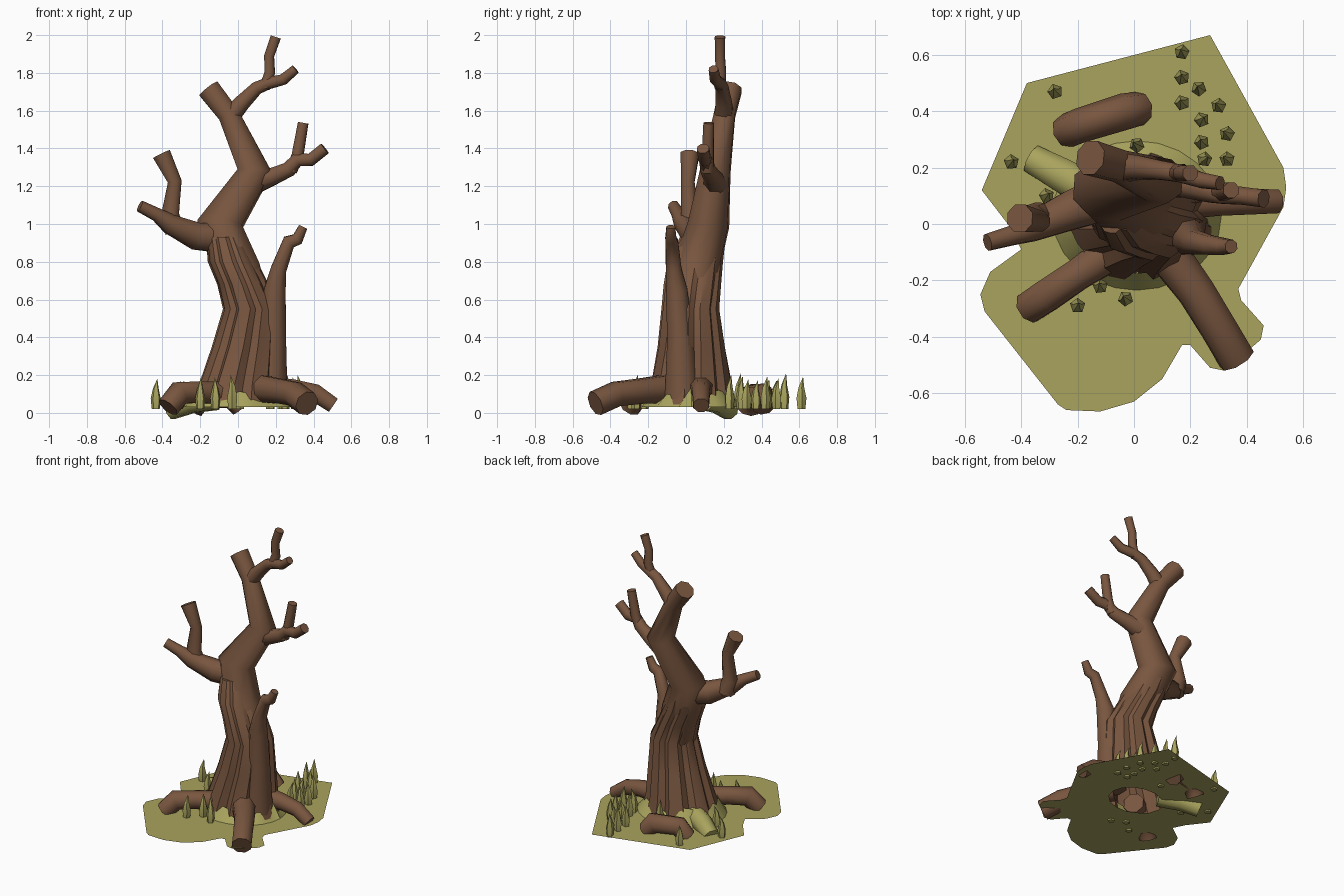
import bpy, bmesh, math, random
from mathutils import Vector

if "Cube" in bpy.data.objects:
    bpy.data.objects.remove(bpy.data.objects["Cube"])
random.seed(4)


def material(name, rgb):
    m = bpy.data.materials.new(name)
    m.diffuse_color = (*rgb, 1)
    m.use_nodes = True
    m.node_tree.nodes["Principled BSDF"].inputs["Base Color"].default_value = m.diffuse_color
    return m


BARK = material("bark_brown", (0.19, 0.093, 0.05))
GRASS = material("grass_olive", (0.40, 0.37, 0.11))


def finish(name, bm, mat, angle=48):
    bmesh.ops.recalc_face_normals(bm, faces=bm.faces)
    me = bpy.data.meshes.new(name)
    bm.to_mesh(me)
    bm.free()
    me.materials.append(mat)
    ob = bpy.data.objects.new(name, me)
    bpy.context.collection.objects.link(ob)
    bpy.ops.object.select_all(action='DESELECT')
    ob.select_set(True)
    bpy.context.view_layer.objects.active = ob
    bpy.ops.object.shade_smooth_by_angle(angle=math.radians(angle))
    return ob


def bridge(bm, a, b):
    n = len(a)
    for i in range(n):
        bm.faces.new((a[i], a[(i + 1) % n], b[(i + 1) % n], b[i]))


def tube(name, pts, sides=8, mat=BARK):
    """Tapered limb with mitred bends; pts are (x, y, z, radius)."""
    bm = bmesh.new()
    P = [Vector(p[:3]) for p in pts]
    D = [(P[i + 1] - P[i]).normalized() for i in range(len(P) - 1)]
    u = D[0].orthogonal().normalized()
    rings = []
    for i, p in enumerate(P):
        d = D[max(i - 1, 0)]
        d2 = D[min(i, len(D) - 1)]
        t = (d + d2).normalized()
        w = d.cross(u)
        ring = []
        for k in range(sides):
            a = 2 * math.pi * (k + 0.5) / sides
            v = (u * math.cos(a) + w * math.sin(a)) * pts[i][3]
            v -= d * (v.dot(t) / max(d.dot(t), 0.6))
            ring.append(bm.verts.new(p + v))
        rings.append(ring)
        u = d.rotation_difference(d2) @ u
    for a, b in zip(rings, rings[1:]):
        bridge(bm, a, b)
    bm.faces.new(rings[0])
    bm.faces.new(rings[-1])
    return finish(name, bm, mat)


# flared lower trunk with folded bark ridges, open underneath
bm = bmesh.new()
N = 32
levels = [(0.03, .01, .03, .27, .23), (0.15, .02, .03, .23, .21),
          (0.35, .05, .03, .19, .175), (0.55, .075, .025, .155, .15),
          (0.68, .025, .035, .135, .15), (0.80, -.03, .05, .13, .145),
          (0.93, -.07, .09, .10, .12)]
fold = [random.uniform(-0.02, 0.05) if k % 4 else -0.13 for k in range(N)]
rings = []
for z, cx, cy, hx, hy in levels:
    ring = []
    for k in range(N):
        a = 2 * math.pi * k / N + 0.25 * z
        f = 1 + fold[k] * (1.0 if z < 0.6 else 0.6)
        ring.append(bm.verts.new((cx + hx * f * math.cos(a), cy + hy * f * math.sin(a), z)))
    rings.append(ring)
for a, b in zip(rings, rings[1:]):
    bridge(bm, a, b)
bm.faces.new(rings[-1])
finish("trunk_base", bm, BARK, 30)

# upper trunk and limbs
tube("upper_trunk", [(.06, .03, .50, .125), (0, .05, .75, .13), (-.095, .12, 1.0, .115),
                     (.09, .155, 1.28, .085), (-.05, .205, 1.58, .06), (-.155, .235, 1.715, .065)])
tube("side_stem", [(.17, -.02, .08, .10), (.185, -.03, .40, .075), (.195, -.05, .65, .062),
                   (.215, -.065, .76, .045), (.27, -.075, .905, .036), (.315, -.08, .92, .032),
                   (.345, -.08, .985, .025)])
tube("left_branch", [(-.08, .10, .93, .09), (-.22, .05, .935, .075), (-.36, -.01, 1.0, .055),
                     (-.43, -.04, 1.05, .037), (-.52, -.065, 1.095, .032)])
tube("left_branch_fork", [(-.33, .02, .96, .06), (-.36, .02, 1.05, .05), (-.335, .01, 1.225, .038),
                          (-.405, .02, 1.37, .053)])
tube("right_branch", [(.07, .16, 1.22, .075), (.18, .14, 1.25, .05), (.27, .115, 1.29, .042),
                      (.315, .105, 1.34, .036), (.385, .10, 1.34, .034), (.46, .09, 1.40, .034)])
tube("right_branch_fork", [(.28, .115, 1.28, .035), (.315, .115, 1.36, .034), (.345, .12, 1.535, .030)])
tube("top_branch", [(-.05, .20, 1.56, .055), (.02, .20, 1.64, .045), (.10, .19, 1.72, .036),
                    (.16, .18, 1.745, .034), (.24, .155, 1.765, .030), (.305, .145, 1.82, .026)])
tube("top_branch_fork", [(.14, .18, 1.72, .03), (.168, .185, 1.80, .03), (.165, .18, 1.89, .028),
                         (.20, .18, 1.99, .03)])

# arching roots
tube("root_front_right", [(.10, -.08, .13, .08), (.22, -.24, .115, .07), (.30, -.37, .10, .068),
                          (.365, -.48, .05, .068)])
tube("root_front_left", [(-.08, -.10, .10, .07), (-.2, -.18, .11, .06), (-.31, -.255, .105, .062),
                         (-.37, -.295, .03, .06)])
tube("root_right", [(.16, .08, .13, .07), (.30, .08, .125, .055), (.41, .08, .105, .05),
                    (.505, .08, .04, .045)])
tube("root_back", [(-.24, .33, .02, .06), (-.19, .35, .09, .062), (-.03, .40, .09, .065),
                   (.02, .41, .03, .06)])
tube("mossy_root", [(-.12, .10, .08, .07), (-.25, .17, .06, .065), (-.36, .23, .015, .055)],
     mat=GRASS)

# ground sheet with a hole under the hollow trunk
outline = [(-.38, .50), (.27, .67), (.53, .20), (.54, .13), (.53, .06), (.37, -.23), (.38, -.27),
           (.46, -.36), (.45, -.41), (.32, -.52), (.27, -.51), (.20, -.43), (.17, -.43), (.10, -.55),
           (0, -.63), (-.12, -.665), (-.24, -.66), (-.27, -.64), (-.53, -.31), (-.545, -.25),
           (-.51, -.17), (-.40, -.09), (-.44, -.01), (-.54, .12)]
hole = [(.01 + .19 * math.cos(i * math.pi / 7), .03 + .15 * math.sin(i * math.pi / 7)) for i in range(14)]
bm = bmesh.new()
edges = []
for loop in (outline, hole):
    vs = [bm.verts.new((x, y, .03)) for x, y in loop]
    edges += [bm.edges.new((vs[i], vs[(i + 1) % len(vs)])) for i in range(len(vs))]
bmesh.ops.triangle_fill(bm, edges=edges, use_beauty=True, normal=(0, 0, 1))
for f in bm.faces:
    if f.normal.z < 0:
        f.normal_flip()
me = bpy.data.meshes.new("ground")
bm.to_mesh(me)
bm.free()
me.materials.append(GRASS)
bpy.context.collection.objects.link(bpy.data.objects.new("ground", me))

# uneven grassy collar climbing the trunk foot
bm = bmesh.new()
low, high = [], []
for k in range(24):
    a = 2 * math.pi * k / 24
    c, s = math.cos(a), math.sin(a)
    low.append(bm.verts.new((.01 + .30 * c, .03 + .265 * s, .031)))
    high.append(bm.verts.new((.01 + .24 * c, .03 + .205 * s, random.uniform(.06, .15))))
bridge(bm, low, high)
finish("grass_collar", bm, GRASS)

# grass blades
blades = [(-.28, .47), (.17, .61), (.17, .52), (.17, .43), (.23, .48), (.30, .42), (.24, .37),
          (.24, .29), (.33, .32), (.25, .23), (.33, .23), (-.435, .22), (-.20, -.29),
          (-.03, -.265), (-.12, -.22), (.01, .28), (-.31, .10)]
bm = bmesh.new()
for x, y in blades:
    h = random.uniform(.14, .18)
    turn = random.uniform(0, 3)
    lean = random.uniform(-.015, .015)
    prev = None
    for r, z in ((.022, .02), (.028, .03 + h * .3), (.016, .03 + h * .65)):
        ring = [bm.verts.new((x + r * math.cos(turn + k * math.pi / 2.5),
                              y + r * math.sin(turn + k * math.pi / 2.5), z)) for k in range(5)]
        if prev:
            bridge(bm, prev, ring)
        else:
            bm.faces.new(ring)
        prev = ring
    tip = bm.verts.new((x + lean, y + .01, .03 + h))
    for k in range(5):
        bm.faces.new((prev[k], prev[(k + 1) % 5], tip))
finish("grass_blades", bm, GRASS)
